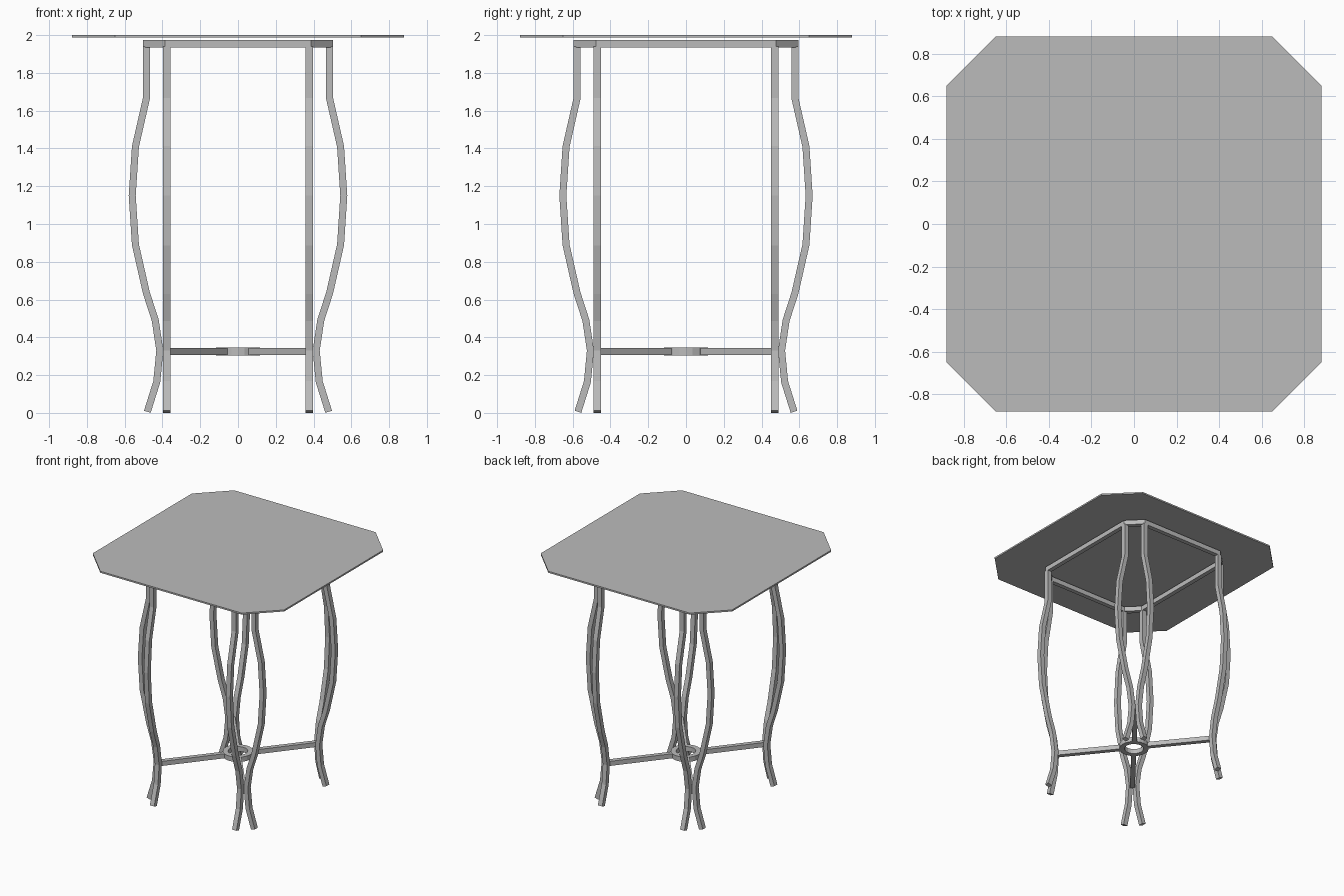
import bpy, bmesh, math
from mathutils import Vector

cube = bpy.data.objects.get("Cube")
if cube:
    bpy.data.objects.remove(cube, do_unlink=True)

GREY = (0.5, 0.5, 0.5, 1)
metal = bpy.data.materials.new("plain grey")
metal.use_nodes = True
metal.diffuse_color = GREY
metal.node_tree.nodes["Principled BSDF"].inputs["Base Color"].default_value = GREY


def add_object(name, bm):
    bmesh.ops.recalc_face_normals(bm, faces=bm.faces)
    mesh = bpy.data.meshes.new(name)
    bm.to_mesh(mesh)
    bm.free()
    mesh.materials.append(metal)
    obj = bpy.data.objects.new(name, mesh)
    bpy.context.collection.objects.link(obj)
    return obj


def sweep(name, points, ref, depth, width, closed=False):
    """Sweep a mitred rectangular bar along a planar path; ref is the plane normal."""
    pts = [Vector(p) for p in points]
    ref = Vector(ref)
    n = len(pts)
    bm = bmesh.new()
    rings = []
    for i, p in enumerate(pts):
        before = pts[i - 1] if i > 0 or closed else None
        after = pts[(i + 1) % n] if i < n - 1 or closed else None
        t_in = (p - before).normalized() if before else (after - p).normalized()
        t_out = (after - p).normalized() if after else t_in
        tangent = (t_in + t_out).normalized()
        side = tangent.cross(ref) * (depth / 2 / tangent.dot(t_out))
        up = ref * width / 2
        rings.append([bm.verts.new(p + v) for v in
                      (side + up, side - up, -side - up, -side + up)])
    for i in range(n if closed else n - 1):
        a, b = rings[i], rings[(i + 1) % n]
        for k in range(4):
            m = (k + 1) % 4
            bm.faces.new((a[k], a[m], b[m], b[k]))
    if not closed:
        bm.faces.new(rings[0])
        bm.faces.new(rings[-1])
    return add_object(name, bm)


def octagon(x_long, y_long, x_short, y_short, z):
    quarter = [(x_long, y_short), (x_short, y_long)]
    pts = []
    for sx, sy in ((1, 1), (-1, 1), (-1, -1), (1, -1)):
        corner = [(sx * x, sy * y, z) for x, y in quarter]
        pts += corner if sx * sy > 0 else corner[::-1]
    return pts


# Thin square top with clipped corners
bm = bmesh.new()
face = bm.faces.new([bm.verts.new(p) for p in octagon(0.88, 0.88, 0.65, 0.65, 1.987)])
extruded = bmesh.ops.extrude_face_region(bm, geom=[face])
bmesh.ops.translate(bm, vec=(0, 0, 0.013),
                    verts=[v for v in extruded["geom"] if isinstance(v, bmesh.types.BMVert)])
add_object("table_top", bm)

# Rail frame under the top
LEG_X, LEG_Y, FLARE = 0.378, 0.47, 0.107
sweep("top_frame", octagon(LEG_X + FLARE, LEG_Y + FLARE, LEG_X, LEG_Y, 1.955),
      (0, 0, 1), 0.037, 0.04, closed=True)

# Curved legs, a pair at each corner: (outward offset, height)
PROFILE = [(FLARE, 1.94), (FLARE, 1.665), (0.165, 1.41), (0.182, 1.15), (0.165, 0.89),
           (FLARE, 0.635), (0.06, 0.49), (0.036, 0.33), (0.052, 0.165), (0.102, 0.006)]
for sx, side_name in ((1, "left"), (-1, "right")):
    for sy, end_name in ((-1, "front"), (1, "back")):
        corner = f"{end_name}_{side_name}"
        sweep(f"{corner}_leg_facing_{end_name}",
              [(sx * LEG_X, sy * (LEG_Y + d), z) for d, z in PROFILE],
              (1, 0, 0), 0.037, 0.039)
        sweep(f"{corner}_leg_facing_{side_name}",
              [(sx * (LEG_X + d), sy * LEG_Y, z) for d, z in PROFILE],
              (0, 1, 0), 0.037, 0.039)
        # Brace from the centre ring to the leg pair
        out = Vector((sx * LEG_X, sy * LEG_Y, 0)).normalized()
        lift = Vector((0, 0, 0.325))
        sweep(f"{corner}_brace", [out * 0.105 + lift, out * 0.615 + lift],
              (0, 0, 1), 0.038, 0.038)

# Centre ring joining the braces
angles = [math.tau * i / 20 for i in range(20)]
sweep("brace_ring", [(0.095 * math.cos(a), 0.095 * math.sin(a), 0.325) for a in angles],
      (0, 0, 1), 0.04, 0.04, closed=True)
